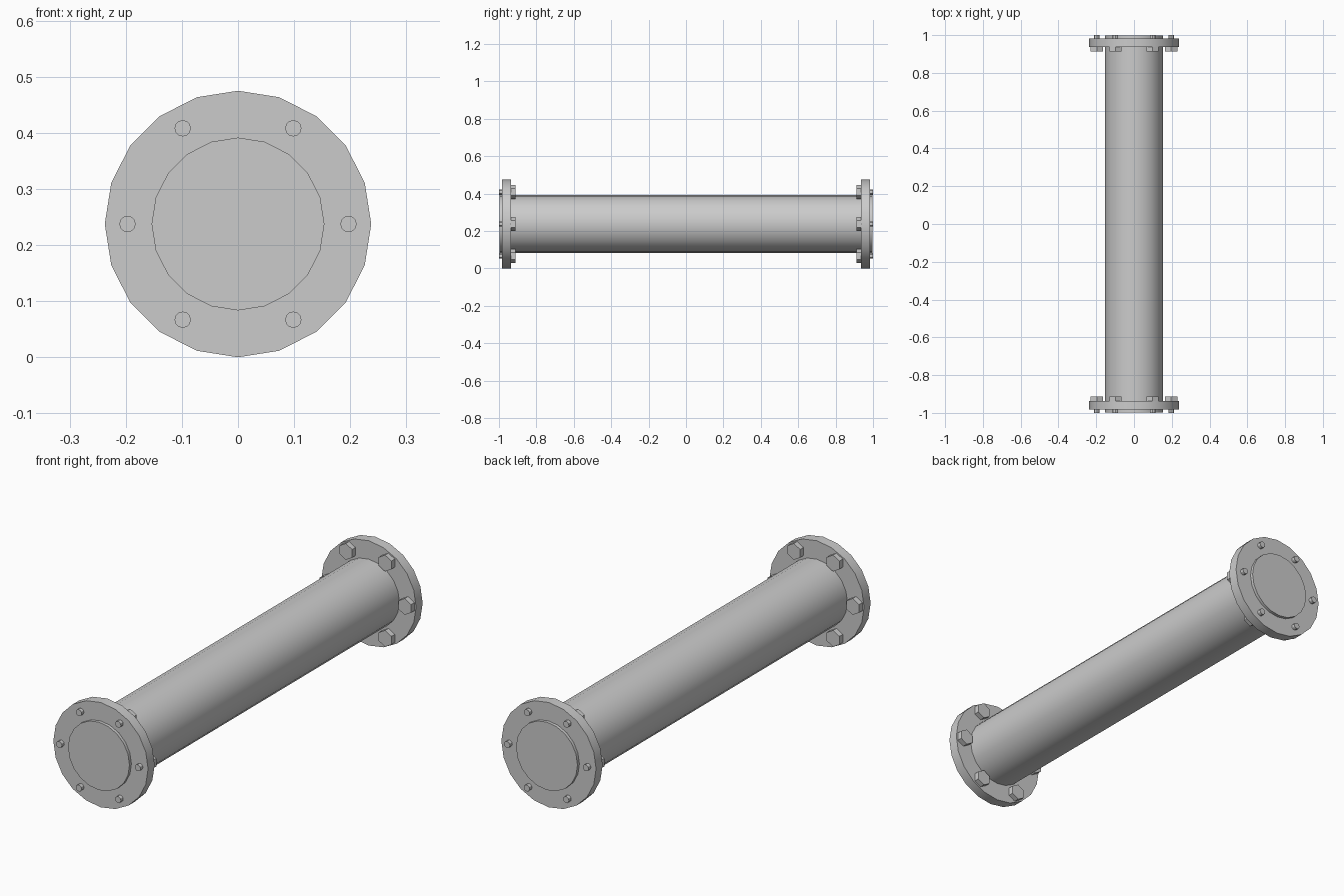
import bpy
from math import radians, cos, sin

if "Cube" in bpy.data.objects:
    bpy.data.objects.remove(bpy.data.objects["Cube"])

AXIS_Z = 0.2375   # height of the pipe axis


def cylinder(name, sides, radius, y0, y1, x=0.0, z=AXIS_Z, smooth=True):
    """Cylinder along y between y0 and y1, with a corner pointing up."""
    bpy.ops.mesh.primitive_cylinder_add(
        vertices=sides, radius=radius, depth=abs(y1 - y0),
        location=(x, (y0 + y1) / 2, z), rotation=(radians(90), 0, 0))
    obj = bpy.context.object
    obj.name = name
    if smooth:
        bpy.ops.object.shade_smooth_by_angle(angle=radians(30))
    return obj


# Main tube, slightly proud of both flanges
cylinder("pipe", 20, 0.154, -0.997, 0.997)

for side, end in ((-1, "front"), (1, "back")):
    # Flange ring
    cylinder(f"{end}_flange", 20, 0.2375, side * 0.936, side * 0.983)
    # Six bolts: hex head on the inner face, shank poking out of the outer face
    for i in range(6):
        a = radians(60 * i)
        x, z = 0.197 * cos(a), AXIS_Z + 0.197 * sin(a)
        cylinder(f"{end}_bolt_head_{i + 1}", 6, 0.037,
                 side * 0.912, side * 0.938, x, z, smooth=False)
        cylinder(f"{end}_bolt_shank_{i + 1}", 12, 0.0145,
                 side * 0.93, side * 1.0, x, z)
